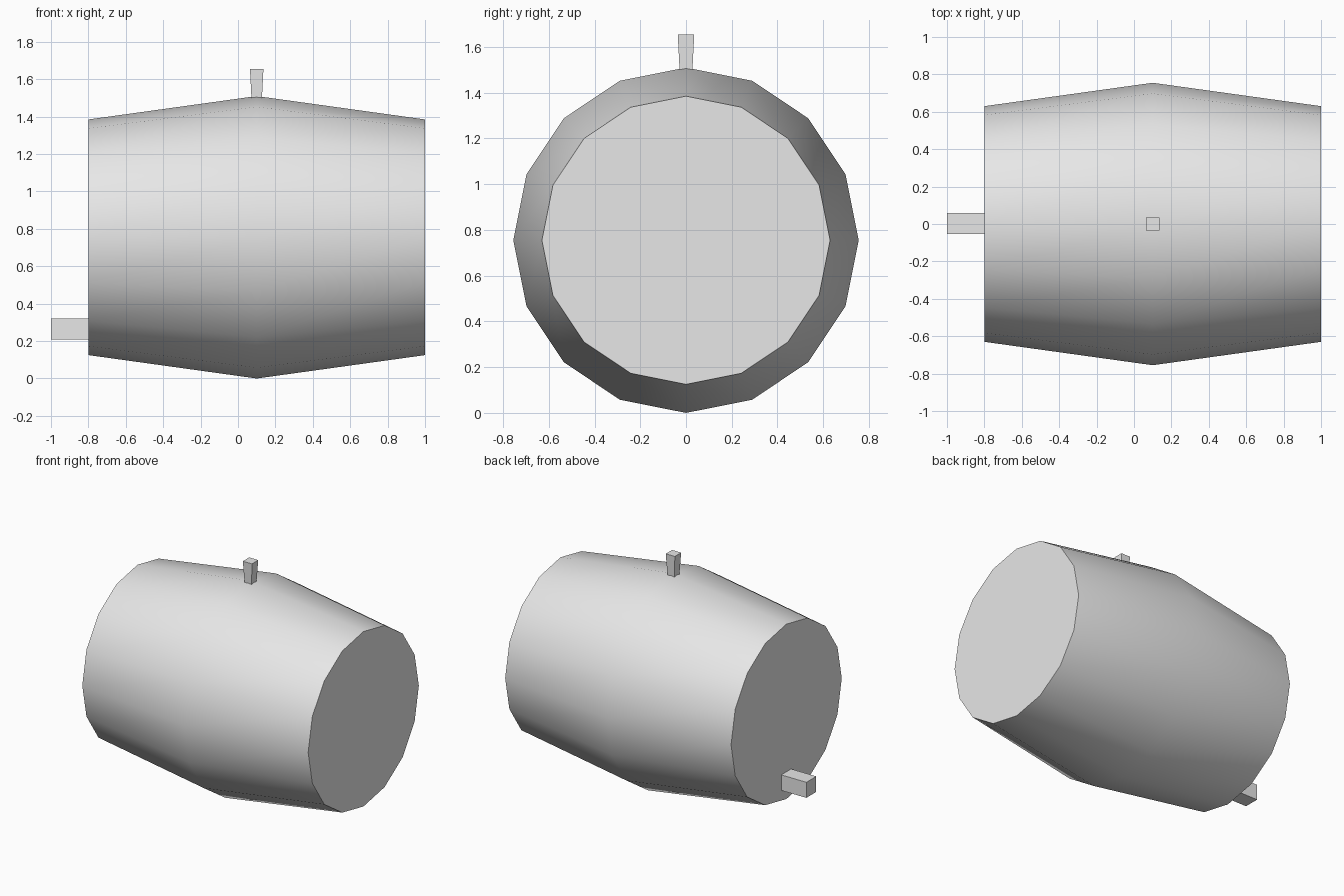
import bpy, bmesh, math
from mathutils import Vector

cube = bpy.data.objects.get("Cube")
if cube:
    bpy.data.objects.remove(cube, do_unlink=True)

grey = bpy.data.materials.new("light_grey")
grey.use_nodes = True
colour = (0.8, 0.8, 0.8, 1)
grey.diffuse_color = colour
grey.node_tree.nodes["Principled BSDF"].inputs["Base Color"].default_value = colour

SIDES = 16
MID_RADIUS, END_RADIUS = 0.755, 0.63
CENTRE = Vector((0.1, 0, MID_RADIUS))
HALF_LENGTH = 0.9


def loft(name, rings):
    """Skin a list of vertex rings and close both ends."""
    bm = bmesh.new()
    loops = [[bm.verts.new(p) for p in ring] for ring in rings]
    n = len(loops[0])
    for a, b in zip(loops, loops[1:]):
        for i in range(n):
            j = (i + 1) % n
            bm.faces.new((a[i], a[j], b[j], b[i]))
    bm.faces.new(loops[0])
    bm.faces.new(loops[-1])
    bmesh.ops.recalc_face_normals(bm, faces=bm.faces)
    mesh = bpy.data.meshes.new(name)
    bm.to_mesh(mesh)
    bm.free()
    mesh.materials.append(grey)
    obj = bpy.data.objects.new(name, mesh)
    bpy.context.collection.objects.link(obj)
    return obj


def barrel_ring(offset, radius):
    angles = [math.tau * i / SIDES for i in range(SIDES)]
    return [CENTRE + Vector((offset, radius * math.sin(a), radius * math.cos(a)))
            for a in angles]


def square(centre, half, u, v):
    return [Vector(centre) + half * (s * Vector(u) + t * Vector(v))
            for s, t in ((-1, -1), (1, -1), (1, 1), (-1, 1))]


X, Y, Z = (1, 0, 0), (0, 1, 0), (0, 0, 1)

# Bulging barrel with flat ends
barrel = loft("barrel", [barrel_ring(-HALF_LENGTH, END_RADIUS),
                         barrel_ring(0, MID_RADIUS),
                         barrel_ring(HALF_LENGTH, END_RADIUS)])
bpy.ops.object.select_all(action="DESELECT")
barrel.select_set(True)
bpy.context.view_layer.objects.active = barrel
bpy.ops.object.shade_smooth_by_angle(angle=math.radians(30))

# Tapered plug in the top
loft("top_plug", [square((0.1, 0, 1.48), 0.027, X, Y),
                  square((0.1, 0, 1.655), 0.036, X, Y)])

# Square spout low on one end
loft("spout", [square((-1, 0.002, 0.265), 0.056, Y, Z),
               square((-0.79, 0.002, 0.265), 0.056, Y, Z)])
